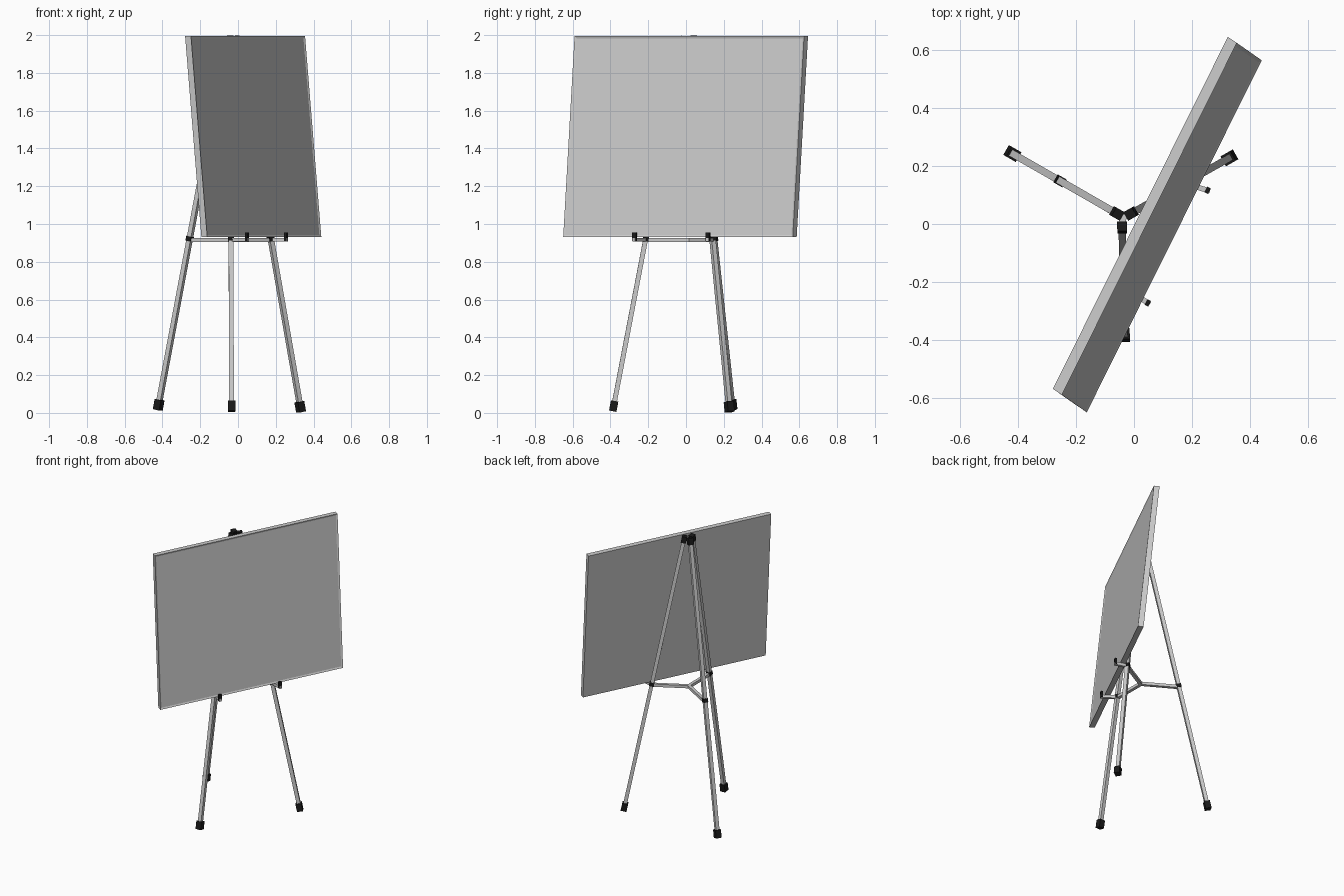
import bpy, bmesh
from mathutils import Vector, Matrix

if "Cube" in bpy.data.objects:
    bpy.data.objects.remove(bpy.data.objects["Cube"])

black = bpy.data.materials.new("black_rubber")
black.diffuse_color = (0.01, 0.01, 0.01, 1)
black.use_nodes = True
black.node_tree.nodes["Principled BSDF"].inputs["Base Color"].default_value = black.diffuse_color


def finish(bm, name, mat=None):
    bmesh.ops.recalc_face_normals(bm, faces=bm.faces)
    me = bpy.data.meshes.new(name)
    bm.to_mesh(me)
    bm.free()
    ob = bpy.data.objects.new(name, me)
    bpy.context.collection.objects.link(ob)
    if mat:
        me.materials.append(mat)
    return ob


def slab(bm, origin, u, v, t):
    """Box spanned by three edge vectors from a corner; returns its verts."""
    m = Matrix((u, v, t)).transposed().to_4x4()
    m.translation = origin + (u + v + t) / 2
    return bmesh.ops.create_cube(bm, size=1, matrix=m)["verts"]


def bar(name, p, q, w, h=None, mat=None):
    """Rectangular bar from p to q, one side kept horizontal."""
    h = h or w
    d = q - p
    side = Vector((0, 0, 1)).cross(d)
    side = side.normalized() if side.length > 1e-6 else Vector((0.45, 0.89, 0))
    up = d.cross(side).normalized()
    bm = bmesh.new()
    slab(bm, p - side * w / 2 - up * h / 2, d, side * w, up * h)
    return finish(bm, name, mat)


# Tripod legs with end caps, collars and spreader arms
legs = {
    "left": (Vector((-0.055, 0.034, 1.993)), Vector((-0.425, 0.246, 0.016))),
    "right": (Vector((-0.014, 0.034, 1.995)), Vector((0.334, 0.231, 0.005))),
    "front": (Vector((-0.041, -0.008, 1.994)), Vector((-0.034, -0.388, 0.009))),
}
hub = Vector((-0.039, 0.022, 0.916))
joint = {}
for n, (a, b) in legs.items():
    d = (b - a).normalized()
    bar(n + "_leg", a + d * 0.01, b - d * 0.01, 0.025)
    bar(n + "_top_cap", a, a + d * 0.045, 0.034, mat=black)
    bar(n + "_foot", b - d * 0.055, b, 0.039, mat=black)
    j = a + d * ((a.z - 0.922) / -d.z)
    joint[n] = j
    bar(n + "_collar", j - d * 0.013, j + d * 0.013, 0.031, mat=black)
    bar(n + "_spreader_arm", hub, Vector((j.x, j.y, hub.z)), 0.022, 0.02)

# Pegs carrying the board, each with an upturned tip
for n, tip in (("right", Vector((0.262, 0.114, 0.917))),
               ("front", Vector((0.054, -0.277, 0.917)))):
    j = joint[n].copy()
    j.z = tip.z
    bar(n + "_peg", j, tip, 0.018, 0.02)
    s = tip - (tip - j).normalized() * 0.008
    bar(n + "_peg_tip", s + Vector((0, 0, -0.006)), s + Vector((0, 0, 0.038)), 0.022, 0.014, black)

# Leaning board: slab with a narrow rim around a slightly recessed face
U = Vector((0.604, 1.215, 0))
V = Vector((0.086, -0.060, -1.063))
T = Vector((0.031, -0.021, 0.001))
bm = bmesh.new()
slab(bm, Vector((-0.280, -0.569, 1.994)), U, V, T)
bmesh.ops.recalc_face_normals(bm, faces=bm.faces)
bm.normal_update()
front = max(bm.faces, key=lambda f: f.calc_area() * f.normal.dot(T))
bmesh.ops.inset_region(bm, faces=[front], thickness=0.016)
bmesh.ops.translate(bm, verts=front.verts, vec=-front.normal * 0.005)
finish(bm, "display_board")
